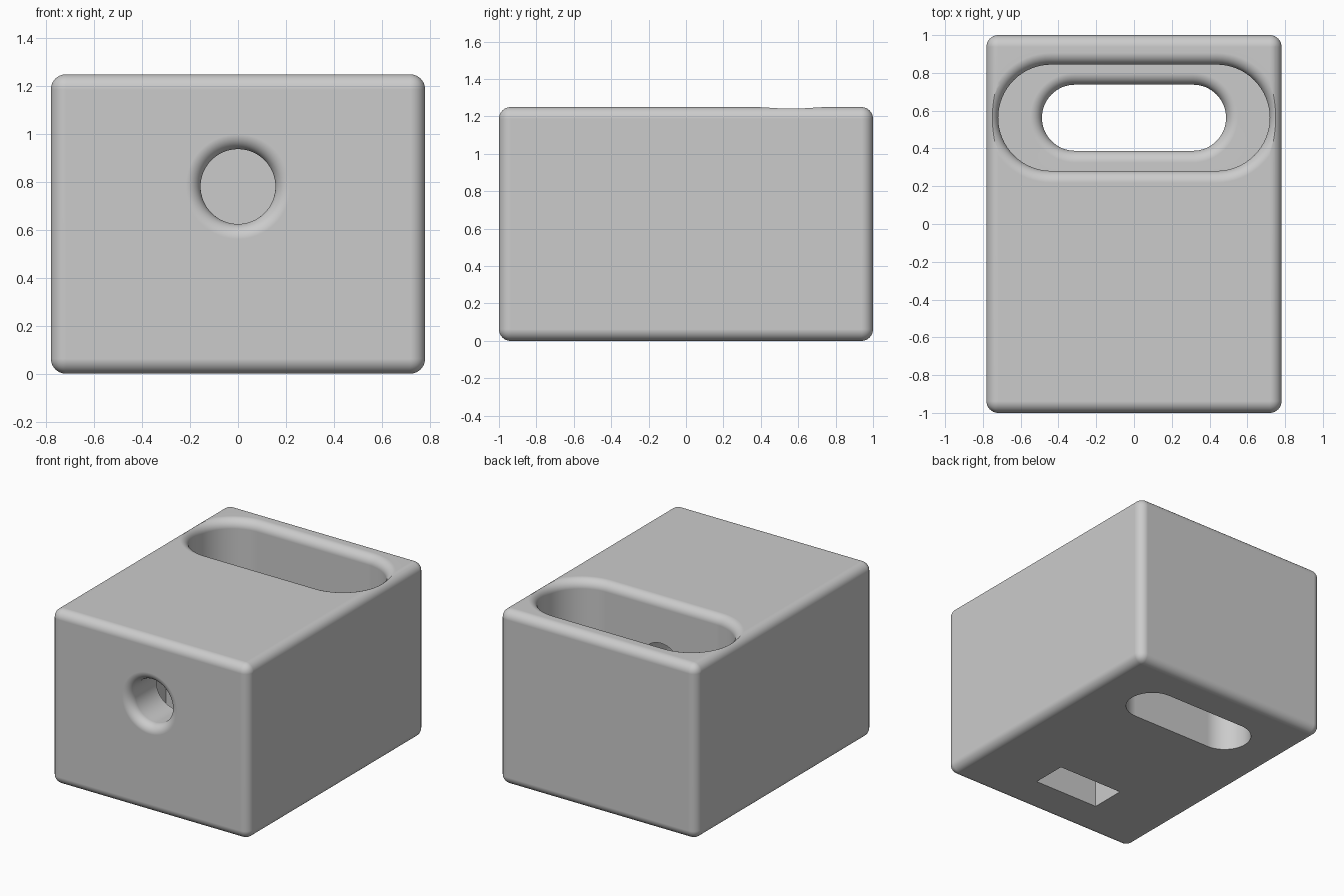
import bpy, bmesh, math

cube = bpy.data.objects.get("Cube")
if cube:
    bpy.data.objects.remove(cube, do_unlink=True)

FILLET = 0.0625
HEIGHT = 1.25
SEG = 10          # steps in each quarter round
ARC = 32          # steps in each slot end

grey = bpy.data.materials.new("plain_grey")
grey.use_nodes = True
colour = (0.6, 0.6, 0.6, 1)
grey.diffuse_color = colour
grey.node_tree.nodes["Principled BSDF"].inputs["Base Color"].default_value = colour


def add_object(name, bm):
    bmesh.ops.recalc_face_normals(bm, faces=bm.faces)
    mesh = bpy.data.meshes.new(name)
    bm.to_mesh(mesh)
    bm.free()
    mesh.materials.append(grey)
    obj = bpy.data.objects.new(name, mesh)
    bpy.context.collection.objects.link(obj)
    return obj


def box(name, size, centre):
    bm = bmesh.new()
    bmesh.ops.create_cube(bm, size=1)
    bmesh.ops.scale(bm, vec=size, verts=bm.verts)
    bmesh.ops.translate(bm, vec=centre, verts=bm.verts)
    return add_object(name, bm)


def rounded_mouth(half, radius, top):
    """Sections (half straight length, radius, height) that flare out to the surface."""
    angles = [math.pi / 2 * i / SEG for i in range(SEG + 1)]
    return [(half, radius + FILLET * (1 - math.cos(a)), top - FILLET + FILLET * math.sin(a))
            for a in angles]


def slot_loft(name, sections):
    """Loft stadium-shaped sections along z into a closed solid."""
    bm = bmesh.new()
    rings = []
    for half, radius, z in sections:
        ring = []
        for side in (1, -1):
            for i in range(ARC + 1):
                a = math.pi * i / ARC - math.pi / 2
                ring.append(bm.verts.new((side * (half + radius * math.cos(a)),
                                          side * radius * math.sin(a), z)))
        rings.append(ring)
    n = len(rings[0])
    for low, high in zip(rings, rings[1:]):
        for i in range(n):
            j = (i + 1) % n
            bm.faces.new((low[i], low[j], high[j], high[i]))
    bm.faces.new(rings[0])
    bm.faces.new(rings[-1])
    bmesh.ops.remove_doubles(bm, verts=bm.verts, dist=1e-5)
    return add_object(name, bm)


# Block with all edges rounded
block = box("block", (1.5625, 2, HEIGHT), (0, 0, HEIGHT / 2))
bevel = block.modifiers.new("round_edges", "BEVEL")
bevel.width = FILLET
bevel.segments = SEG

# Stepped slot: narrow below, wide above, both mouths rounded
floor = 0.3125
lower = rounded_mouth(0.3125, 0.175, floor)
upper = rounded_mouth(0.4375, 0.2813, HEIGHT)
slot = slot_loft("slot_cutter",
                 [(0.3125, 0.175, -0.2)] + lower + [(0.4375, 0.2813, floor)] + upper
                 + [(0.4375, 0.2813 + FILLET, HEIGHT + 0.2)])
slot.location.y = 0.5625

# Screw hole from the front into the slot
hole = slot_loft("hole_cutter",
                 [(0, 0.1563, -0.45)] + rounded_mouth(0, 0.1563, 1)
                 + [(0, 0.1563 + FILLET, 1.2)])
hole.rotation_euler.x = math.pi / 2
hole.location.z = 0.7813

# Nut pocket rising from the underside across the screw hole
pocket_top = 1.03
pocket = box("pocket_cutter", (0.51, 0.25, pocket_top + 0.2),
             (0, -0.575, (pocket_top - 0.2) / 2))

cutters = (slot, hole, pocket)
for cutter in cutters:
    cutter.hide_render = True
    cut = block.modifiers.new(cutter.name, "BOOLEAN")
    cut.operation = "DIFFERENCE"
    cut.solver = "EXACT"
    cut.object = cutter

# Apply the cuts, then shade
bpy.ops.object.select_all(action="DESELECT")
block.select_set(True)
bpy.context.view_layer.objects.active = block
for modifier in list(block.modifiers):
    bpy.ops.object.modifier_apply(modifier=modifier.name)
for cutter in cutters:
    bpy.data.objects.remove(cutter, do_unlink=True)
bpy.ops.object.shade_smooth_by_angle(angle=math.radians(30))
weighted = block.modifiers.new("weighted_normals", "WEIGHTED_NORMAL")
weighted.keep_sharp = True
